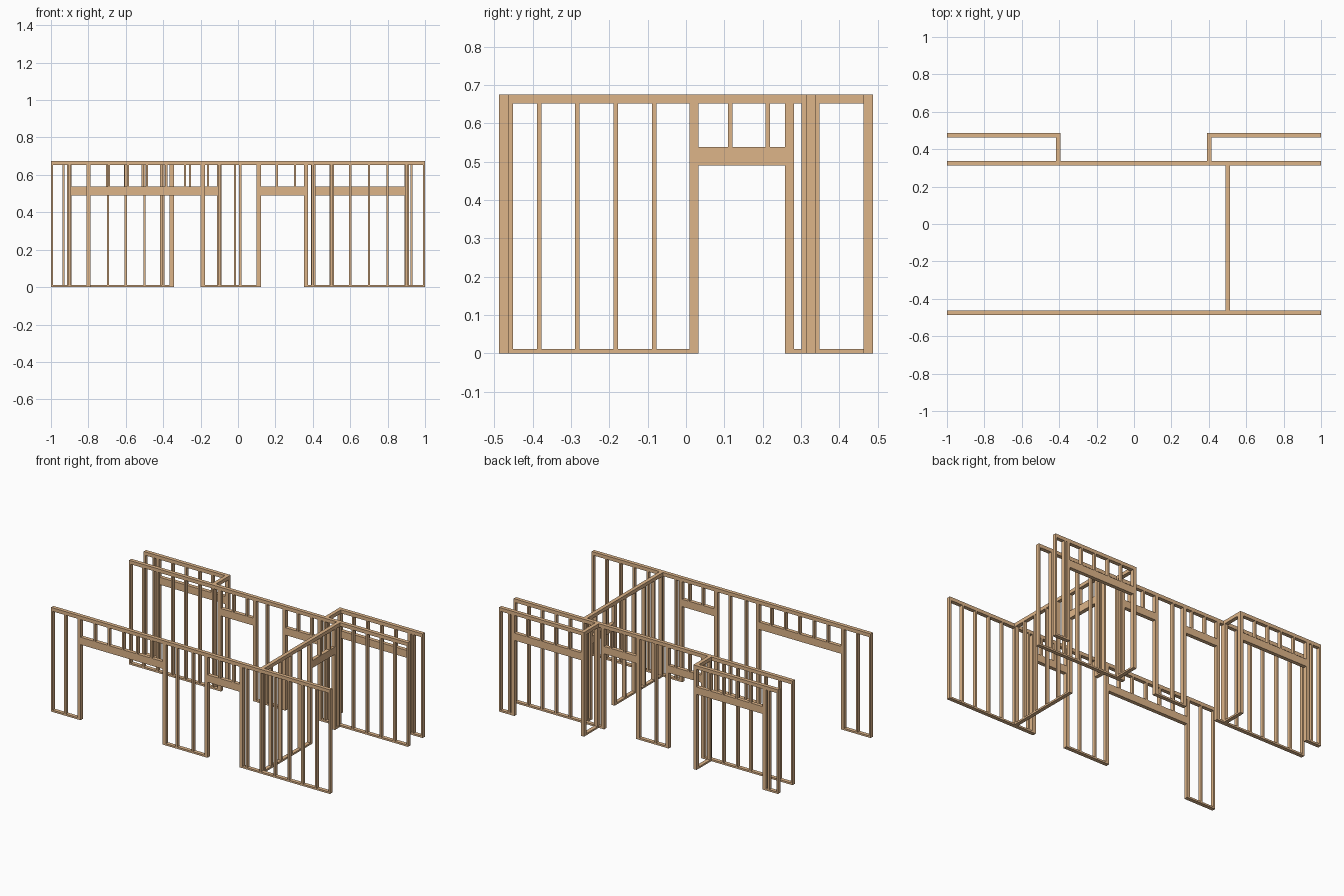
import bpy, bmesh
from mathutils import Matrix, Vector

if "Cube" in bpy.data.objects:
    bpy.data.objects.remove(bpy.data.objects["Cube"])

T = 0.0115                 # lumber thickness
D = 0.0245                 # lumber depth = wall thickness
H = 0.675                  # wall height
TOP = H - 2 * T            # underside of the double top plate
HEAD0, HEAD1 = 0.49, 0.538 # header bottom and top

wood = bpy.data.materials.new("wood")
wood.diffuse_color = (0.73, 0.46, 0.25, 1)
wood.use_nodes = True
wood.node_tree.nodes["Principled BSDF"].inputs["Base Color"].default_value = wood.diffuse_color


def make(name, boxes):
    """One object from (a0, a1, b0, b1, z0, z1) boxes."""
    bm = bmesh.new()
    for lo_hi in boxes:
        lo, hi = Vector(lo_hi[0::2]), Vector(lo_hi[1::2])
        bmesh.ops.create_cube(bm, size=1, matrix=Matrix.Translation((lo + hi) / 2)
                              @ Matrix.Diagonal((*(hi - lo), 1)))
    mesh = bpy.data.meshes.new(name)
    bm.to_mesh(mesh)
    bm.free()
    mesh.materials.append(wood)
    bpy.context.collection.objects.link(bpy.data.objects.new(name, mesh))


def wall(name, axis, a0, a1, c0, studs, openings=(), end_stud=True):
    """Framed wall along an axis; openings are (start, end, cripple centres)."""
    def piece(s0, s1, z0, z1):
        if axis == 'x':
            return (s0, s1, c0, c0 + D, z0, z1)
        return (c0, c0 + D, s0, s1, z0, z1)

    # Bottom plates stop at each opening, top plate runs through
    plates = [piece(a0, a1, TOP, H)]
    start = a0
    for o0, o1, _ in openings:
        plates.append(piece(start, o0, 0, T))
        start = o1
    plates.append(piece(start, a1, 0, T))
    make(name + "_plates", plates)

    # Common studs and end studs
    uprights = [piece(a0, a0 + T, T, TOP)]
    if end_stud:
        uprights.append(piece(a1 - T, a1, T, TOP))
    uprights += [piece(s - T / 2, s + T / 2, T, TOP) for s in studs]

    # King studs, trimmers, headers and short studs above them
    headers, cripples = [], []
    for o0, o1, mids in openings:
        for k0 in (o0 - 2 * T, o1 + T):
            if k0 > a0 + T / 2 and k0 + T < a1 - T / 2:
                uprights.append(piece(k0, k0 + T, T, TOP))
        for j0 in (o0 - T, o1):
            uprights.append(piece(j0, j0 + T, T, HEAD0))
            cripples.append(piece(j0, j0 + T, HEAD1, TOP))
        headers.append(piece(o0 - T, o1 + T, HEAD0, HEAD1))
        cripples += [piece(m - T / 2, m + T / 2, HEAD1, TOP) for m in mids]
    make(name + "_studs", uprights)
    if headers:
        make(name + "_headers", headers)
        make(name + "_cripple_studs", cripples)


right_studs = [0.4, 0.5, 0.6, 0.7, 0.8, 0.9]
right_door = (0.122, 0.352, [0.207, 0.305])

# Front wall: wide opening and a door
wall("front_wall", 'x', -1, 1, -0.487, [-0.9, -0.1, 0.012] + right_studs,
     [(-0.788, -0.2, [-0.69, -0.588, -0.486, -0.384, -0.283]), right_door])

# Middle wall: two doors
wall("middle_wall", 'x', -1, 1, 0.3125,
     [-0.9, -0.8, -0.695, -0.6, -0.5, -0.4, -0.016] + right_studs,
     [(-0.342, -0.112, [-0.257, -0.16]), right_door])

# Cross wall joining front and middle walls
wall("cross_wall", 'y', -0.4625, 0.3125, 0.489,
     [-0.382, -0.283, -0.183, -0.083],
     [(0.032, 0.258, [0.115, 0.213])])

# Rear closet walls with wide openings, and their short returns
wall("rear_left_wall", 'x', -1, -0.393, 0.4625, [-0.933],
     [(-0.89, -0.393 - 2 * T, [-0.8, -0.7, -0.605, -0.51])])
wall("rear_right_wall", 'x', 0.39, 1, 0.4625, [0.928],
     [(0.39 + 2 * T, 0.89, [0.5, 0.6, 0.7, 0.8])])
wall("left_return", 'y', 0.337, 0.4625, -0.393 - D, [], end_stud=False)
wall("right_return", 'y', 0.337, 0.4625, 0.39, [], end_stud=False)
